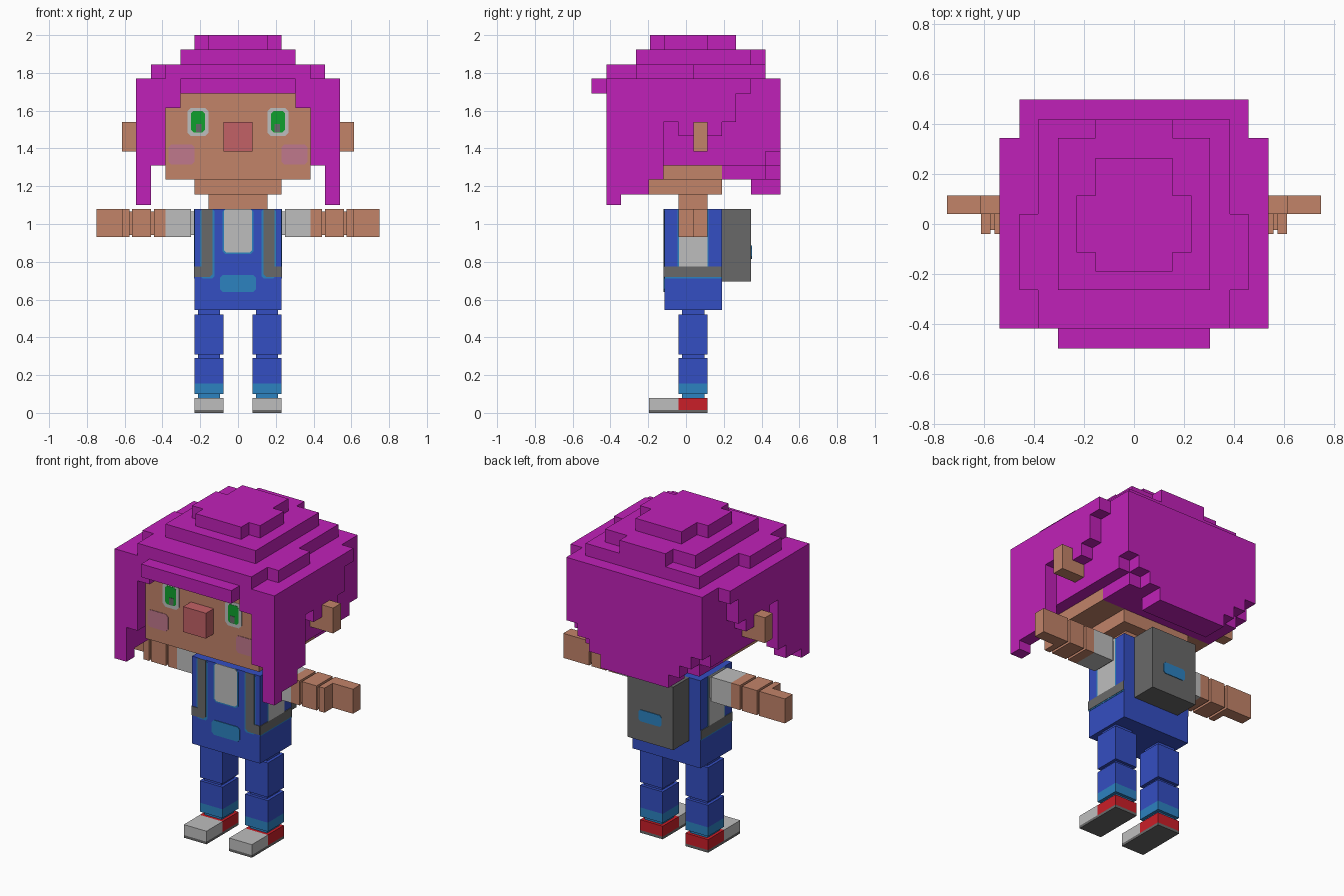
import bpy, bmesh

cube = bpy.data.objects.get("Cube")
if cube:
    bpy.data.objects.remove(cube, do_unlink=True)


def material(name, rgb):
    lin = [((c / 255 + 0.055) / 1.055) ** 2.4 if c > 10 else c / 3294 for c in rgb]
    m = bpy.data.materials.new(name)
    m.use_nodes = True
    m.diffuse_color = (*lin, 1)
    bsdf = m.node_tree.nodes["Principled BSDF"]
    bsdf.inputs["Base Color"].default_value = (*lin, 1)
    bsdf.inputs["Roughness"].default_value = 0.9
    return m


HAIR = material("magenta hair", (192, 33, 184))
SKIN = material("tan skin", (194, 131, 105))
NOSE = material("rosy nose", (194, 97, 102))
CHEEK = material("pink cheek", (192, 120, 140))
LIGHT = material("light grey", (190, 190, 190))
GREEN = material("green iris", (15, 160, 45))
BLUE = material("denim blue", (52, 78, 194))
CYAN = material("cyan trim", (44, 130, 192))
GREY = material("dark grey", (105, 105, 105))
RED = material("red shoe", (202, 30, 40))


def prism(name, axis, pts, a, b, mat, s=1):
    """Extrude a 2D outline along an axis from a to b; s=-1 flips x."""
    def place(p, t):
        x, y, z = {"x": (t, p[0], p[1]), "y": (p[0], t, p[1]), "z": (p[0], p[1], t)}[axis]
        return (s * x, y, z)
    bm = bmesh.new()
    lo = [bm.verts.new(place(p, a)) for p in pts]
    hi = [bm.verts.new(place(p, b)) for p in pts]
    bm.faces.new(lo)
    bm.faces.new(hi)
    for i in range(len(pts)):
        j = (i + 1) % len(pts)
        bm.faces.new((lo[i], lo[j], hi[j], hi[i]))
    bmesh.ops.recalc_face_normals(bm, faces=bm.faces)
    me = bpy.data.meshes.new(name)
    bm.to_mesh(me)
    bm.free()
    me.materials.append(mat)
    ob = bpy.data.objects.new(name, me)
    bpy.context.collection.objects.link(ob)
    return ob


def box(name, x, y, z, mat, s=1):
    return prism(name, "z", [(x[0], y[0]), (x[1], y[0]), (x[1], y[1]), (x[0], y[1])], *z, mat, s)


def plate(name, x, z, y, t, mat, c=0.0, s=1):
    """Thin front or back plate with cut corners; t is its thickness, signed."""
    (x0, x1), (z0, z1) = x, z
    pts = [(x0, z0), (x1, z0), (x1, z1), (x0, z1)]
    if c:
        pts = [(x0 + c, z0), (x1 - c, z0), (x1, z0 + c), (x1, z1 - c),
               (x1 - c, z1), (x0 + c, z1), (x0, z1 - c), (x0, z0 + c)]
    return prism(name, "y", pts, y, y + t, mat, s)


def steps(levels, top):
    """Symmetric stepped outline from (half width, bottom) pairs, widest first."""
    right = [(levels[0][0], top)]
    for i, (w, z) in enumerate(levels):
        right.append((w, z))
        if i + 1 < len(levels):
            right.append((levels[i + 1][0], z))
    return right + [(-x, z) for x, z in reversed(right)]


def cross(wide, wide_y, narrow, narrow_y):
    """Plan outline: a wide band crossed by a narrower, longer one."""
    right = [(narrow, narrow_y[0]), (narrow, wide_y[0]), (wide, wide_y[0]),
             (wide, wide_y[1]), (narrow, wide_y[1]), (narrow, narrow_y[1])]
    clean = [p for i, p in enumerate(right) if i == 0 or p != right[i - 1]]
    return clean + [(-x, y) for x, y in reversed(clean)]


# Head
box("head", (-0.385, 0.385), (-0.345, 0.19), (1.235, 1.69), SKIN)
box("chin", (-0.23, 0.23), (-0.195, 0.19), (1.155, 1.235), SKIN)
box("neck", (-0.155, 0.155), (-0.04, 0.115), (1.08, 1.155), SKIN)
box("nose", (-0.077, 0.077), (-0.42, -0.345), (1.385, 1.54), NOSE)

# Hair crown in stacked layers
box("hair_cap", (-0.46, 0.46), (-0.42, 0.42), (1.69, 1.77), HAIR)
box("hair_fringe", (-0.305, 0.305), (-0.5, -0.42), (1.69, 1.77), HAIR)
prism("hair_layer_low", "z", cross(0.46, (-0.265, 0.04), 0.385, (-0.42, 0.42)), 1.77, 1.845, HAIR)
prism("hair_layer_mid", "z", cross(0.305, (-0.265, 0.345), 0.155, (-0.265, 0.42)), 1.845, 1.925, HAIR)
prism("hair_layer_top", "z", cross(0.23, (-0.115, 0.115), 0.155, (-0.19, 0.265)), 1.925, 2.0, HAIR)

# Back hair
prism("hair_back_outer", "y", steps([(0.46, 1.385), (0.385, 1.31), (0.305, 1.235), (0.23, 1.155)], 1.77),
      0.42, 0.5, HAIR)
prism("hair_back_middle", "y", steps([(0.46, 1.31), (0.385, 1.235), (0.23, 1.155)], 1.77), 0.345, 0.42, HAIR)
box("hair_back_inner", (-0.385, 0.385), (0.19, 0.345), (1.235, 1.69), HAIR)

# Torso
box("torso", (-0.23, 0.23), (-0.115, 0.19), (0.545, 1.08), BLUE)
F = -0.115
plate("shirt_trim", (-0.083, 0.083), (0.842, 1.08), F, -0.002, CYAN, 0.015)
plate("shirt_front", (-0.075, 0.075), (0.85, 1.08), F, -0.004, LIGHT, 0.012)
plate("front_pocket", (-0.095, 0.095), (0.64, 0.73), F, -0.004, CYAN, 0.015)

# Backpack
box("backpack", (-0.155, 0.155), (0.19, 0.345), (0.695, 1.08), GREY)
plate("backpack_label", (-0.077, 0.077), (0.815, 0.885), 0.345, 0.004, CYAN, 0.012)

# Hair side outline, in y and z
side_outline = [(-0.42, 1.77), (-0.42, 1.10), (-0.345, 1.10), (-0.345, 1.155), (-0.195, 1.155),
                (-0.195, 1.235), (-0.12, 1.235), (-0.12, 1.54), (-0.04, 1.54), (-0.04, 1.465),
                (0.19, 1.465), (0.19, 1.54), (0.265, 1.54), (0.265, 1.69), (0.345, 1.69), (0.345, 1.77)]

for side, s in (("left", 1), ("right", -1)):
    # Side hair and ears
    prism(side + "_hair_outer", "x", side_outline, 0.46, 0.54, HAIR, s)
    box(side + "_hair_inner", (0.385, 0.46), (-0.42, 0.345), (1.31, 1.69), HAIR, s)
    box(side + "_hair_corner", (0.305, 0.385), (-0.42, -0.345), (1.615, 1.69), HAIR, s)
    box(side + "_ear", (0.46, 0.615), (0.04, 0.115), (1.385, 1.54), SKIN, s)

    # Eyes and cheeks
    plate(side + "_eye_white", (0.155, 0.268), (1.465, 1.615), -0.345, -0.002, LIGHT, 0.02, s)
    plate(side + "_iris", (0.176, 0.248), (1.485, 1.598), -0.345, -0.004, GREEN, 0.012, s)
    plate(side + "_pupil", (0.192, 0.222), (1.488, 1.53), -0.345, -0.006, GREY, 0, s)
    plate(side + "_cheek", (0.23, 0.368), (1.315, 1.42), -0.345, -0.003, CHEEK, 0.015, s)

    # Straps and side patches on the torso
    plate(side + "_strap_trim", (0.125, 0.2), (0.712, 1.08), F, -0.002, CYAN, 0.012, s)
    strap = [(0.135, 1.08), (0.135, 0.735), (0.15, 0.72), (0.23, 0.72), (0.23, 0.775), (0.192, 0.775), (0.192, 1.08)]
    prism(side + "_strap", "y", strap, F, F - 0.004, GREY, s)
    box(side + "_waist_trim", (0.23, 0.232), (-0.115, 0.19), (0.712, 0.775), CYAN, s)
    box(side + "_waist_strap", (0.23, 0.234), (-0.117, 0.19), (0.72, 0.775), GREY, s)
    box(side + "_armhole_trim", (0.23, 0.232), (-0.045, 0.12), (0.775, 1.08), CYAN, s)
    box(side + "_shirt_side", (0.23, 0.234), (-0.038, 0.113), (0.775, 1.08), LIGHT, s)

    # Arms: blocks joined by slightly thinner links
    full, thin = ((-0.04, 0.115), (0.93, 1.08)), ((-0.025, 0.10), (0.943, 1.067))
    for part, x, (y, z), mat in (
            ("shoulder_joint", (0.23, 0.25), thin, LIGHT), ("sleeve", (0.25, 0.385), full, LIGHT),
            ("upper_arm", (0.385, 0.445), full, SKIN), ("elbow_joint", (0.445, 0.46), thin, SKIN),
            ("forearm", (0.46, 0.56), full, SKIN), ("wrist_joint", (0.56, 0.575), thin, SKIN),
            ("palm", (0.575, 0.613), full, SKIN)):
        box(f"{side}_{part}", x, y, z, mat, s)
    box(side + "_hand", (0.613, 0.75), (0.04, 0.115), (0.93, 1.08), SKIN, s)

    # Legs: blocks joined by slightly thinner links
    full, thin = ((0.077, 0.23), (-0.04, 0.115)), ((0.095, 0.212), (-0.022, 0.097))
    for part, z, (x, y), mat in (
            ("hip_joint", (0.52, 0.545), thin, BLUE), ("thigh", (0.31, 0.52), full, BLUE),
            ("knee_joint", (0.29, 0.31), thin, BLUE), ("shin", (0.155, 0.29), full, BLUE),
            ("trouser_cuff", (0.10, 0.155), full, CYAN), ("ankle_joint", (0.08, 0.10), thin, CYAN)):
        box(f"{side}_{part}", x, y, z, mat, s)

    # Shoes
    box(side + "_shoe_heel", (0.077, 0.23), (-0.04, 0.115), (0.016, 0.08), RED, s)
    box(side + "_shoe_toe", (0.077, 0.23), (-0.195, -0.04), (0.016, 0.08), LIGHT, s)
    box(side + "_shoe_sole", (0.077, 0.23), (-0.195, 0.115), (0, 0.016), GREY, s)
